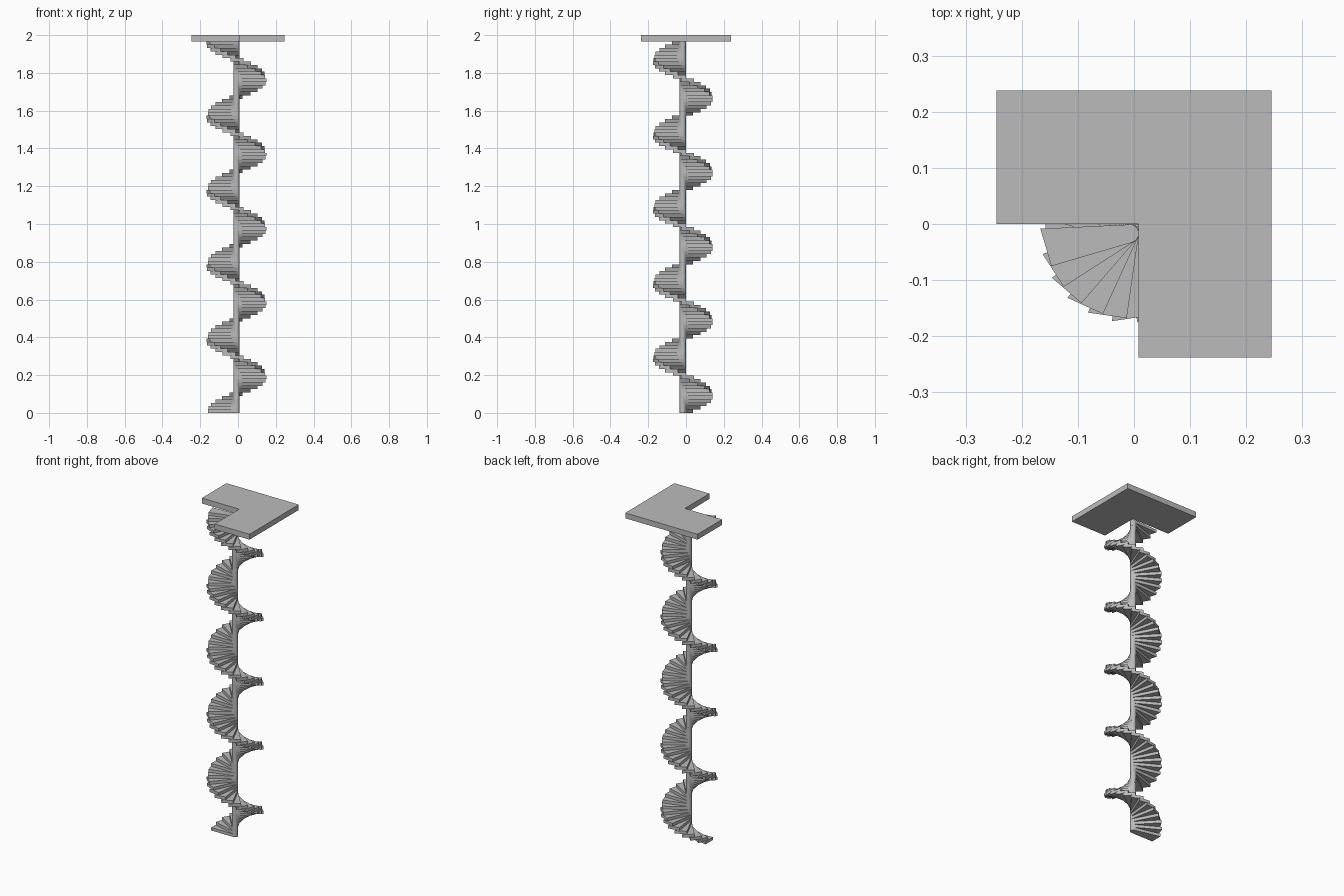
import bpy, bmesh
from math import cos, sin, pi, radians

old = bpy.data.objects.get("Cube")
if old:
    bpy.data.objects.remove(old)

STEPS_PER_TURN = 22
TURNS = 5
COUNT = STEPS_PER_TURN * TURNS
DECK_BOTTOM = 1.967
RISE = DECK_BOTTOM / COUNT
AXIS = (-0.008, -0.017)
HUB = 0.0165          # radius of the post and of each tread's rounded end
REACH = 0.15          # distance from the axis to a tread's outer edge
BACK = 0.053          # sideways offset of the tread's rear outer corner

grey = bpy.data.materials.new("stone grey")
grey.use_nodes = True
grey.diffuse_color = (0.5, 0.5, 0.5, 1)
grey.node_tree.nodes["Principled BSDF"].inputs["Base Color"].default_value = (0.5, 0.5, 0.5, 1)


def extrude(bm, outline, z0, z1):
    """Add a closed prism over a counter-clockwise outline."""
    low = [bm.verts.new((x, y, z0)) for x, y in outline]
    high = [bm.verts.new((x, y, z1)) for x, y in outline]
    bm.faces.new(low[::-1])
    bm.faces.new(high)
    for i in range(len(low)):
        j = (i + 1) % len(low)
        bm.faces.new((low[i], low[j], high[j], high[i]))


def finish(bm, name):
    mesh = bpy.data.meshes.new(name)
    bm.to_mesh(mesh)
    bm.free()
    mesh.materials.append(grey)
    obj = bpy.data.objects.new(name, mesh)
    bpy.context.collection.objects.link(obj)
    return obj


def arc(start, end, n):
    return [(HUB * cos(start + (end - start) * i / n),
             HUB * sin(start + (end - start) * i / n)) for i in range(n + 1)]


# Treads: wedge with a straight nosing and a rounded inner end
tread = [(REACH, -BACK), (REACH, HUB)] + arc(pi / 2, 3 * pi / 2, 10)
bm = bmesh.new()
for k in range(COUNT):
    a = pi - 2 * pi * k / STEPS_PER_TURN
    outline = [(AXIS[0] + x * cos(a) - y * sin(a),
                AXIS[1] + x * sin(a) + y * cos(a)) for x, y in tread]
    extrude(bm, outline, k * RISE, (k + 1) * RISE)
finish(bm, "spiral_treads")

# Central post
bm = bmesh.new()
extrude(bm, [(AXIS[0] + x, AXIS[1] + y) for x, y in arc(0, 2 * pi, 24)[:-1]], 0, DECK_BOTTOM)
post = finish(bm, "central_post")
bpy.context.view_layer.objects.active = post
post.select_set(True)
bpy.ops.object.shade_smooth_by_angle(angle=radians(30))

# L-shaped landing
bm = bmesh.new()
extrude(bm, [(0.008, -0.238), (0.245, -0.238), (0.245, 0.238),
             (-0.245, 0.238), (-0.245, 0), (0.008, 0)], DECK_BOTTOM, 2)
finish(bm, "landing")
